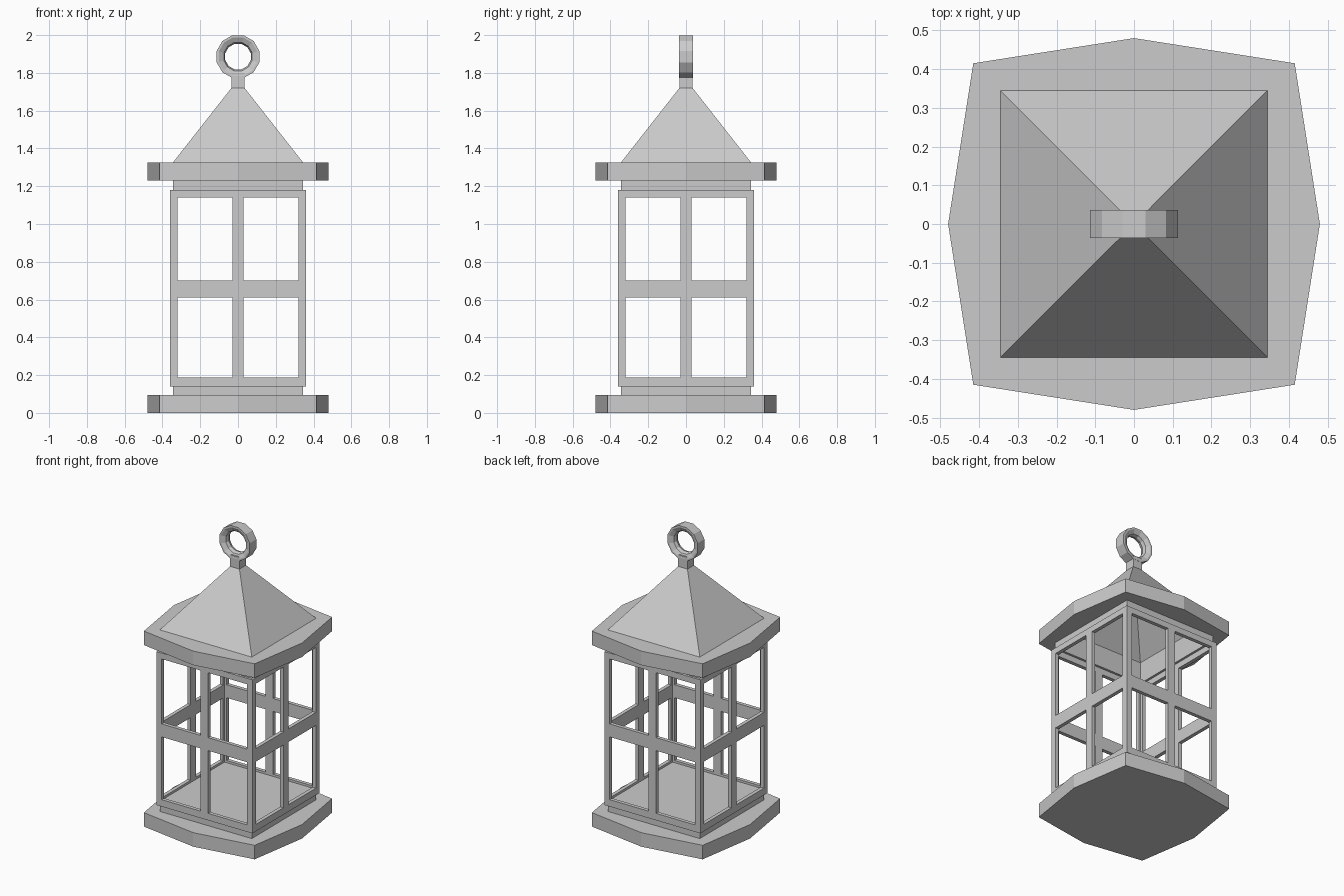
import bpy, bmesh
from math import sin, cos, pi

if "Cube" in bpy.data.objects:
    bpy.data.objects.remove(bpy.data.objects["Cube"])


def finish(name, bm):
    bmesh.ops.remove_doubles(bm, verts=bm.verts, dist=1e-5)
    bmesh.ops.recalc_face_normals(bm, faces=bm.faces)
    me = bpy.data.meshes.new(name)
    bm.to_mesh(me)
    bm.free()
    ob = bpy.data.objects.new(name, me)
    bpy.context.collection.objects.link(ob)
    return ob


def octo(z):
    """Bowed square outline: four corners and four slightly raised midpoints."""
    m, c = 0.48, 0.415
    return [(m, 0, z), (c, c, z), (0, m, z), (-c, c, z),
            (-m, 0, z), (-c, -c, z), (0, -m, z), (c, -c, z)]


def square(h, z):
    """Square outline with midpoints so it bridges to the bowed square."""
    return [(h, 0, z), (h, h, z), (0, h, z), (-h, h, z),
            (-h, 0, z), (-h, -h, z), (0, -h, z), (h, -h, z)]


def loft(name, loops, cap=False, closed=False):
    bm = bmesh.new()
    rings = [[bm.verts.new(p) for p in lp] for lp in loops]
    pairs = list(zip(rings, rings[1:]))
    if closed:
        pairs.append((rings[-1], rings[0]))
    for a, b in pairs:
        n = len(a)
        for i in range(n):
            j = (i + 1) % n
            bm.faces.new((a[i], a[j], b[j], b[i]))
    if cap:
        bm.faces.new(rings[0])
        bm.faces.new(rings[-1])
    return finish(name, bm)


# Base slab, and the raised floor inside the cage
loft("base", [octo(0), octo(0.095)], cap=True)
loft("floor_plinth", [square(0.345, 0.095), square(0.345, 0.14),
                      square(0.335, 0.14), square(0.335, 0.172)], cap=True)

# Window cage: four pierced panels sharing corners, thickened inward
bm = bmesh.new()
xs = [-0.36, -0.32, -0.028, 0.028, 0.32, 0.36]
zs = [0.14, 0.187, 0.612, 0.70, 1.14, 1.18]
for k in range(4):
    c, s = round(cos(k * pi / 2)), round(sin(k * pi / 2))
    grid = [[bm.verts.new((x * c + 0.36 * s, x * s - 0.36 * c, z)) for x in xs] for z in zs]
    for r in range(5):
        for q in range(5):
            if not (r in (1, 3) and q in (1, 3)):
                bm.faces.new((grid[r][q], grid[r][q + 1], grid[r + 1][q + 1], grid[r + 1][q]))
cage = finish("window_cage", bm)
mod = cage.modifiers.new("thickness", 'SOLIDIFY')
mod.thickness = 0.025
mod.offset = -1
mod.use_even_offset = True

# Collar and eaves, open in the middle so the roof is hollow
loft("top_collar", [square(0.345, 1.18), square(0.345, 1.23),
                    square(0.32, 1.23), square(0.32, 1.18)], closed=True)
loft("eaves", [octo(1.23), octo(1.325), square(0.32, 1.325), square(0.32, 1.23)], closed=True)

# Hollow pyramid roof
corners = [(1, 1), (-1, 1), (-1, -1), (1, -1)]


def quad(h, z):
    return [(x * h, y * h, z) for x, y in corners]


loft("roof", [quad(0.32, 1.325), quad(0.345, 1.325), quad(0.035, 1.72),
              quad(0.025, 1.70)], closed=True)

# Stem and hanging ring
loft("stem", [quad(0.035, 1.70), quad(0.035, 1.80)], cap=True)
profile = [(0.117, -0.036), (0.117, 0.036), (0.105, 0.036),
           (0.078, 0.022), (0.070, 0), (0.078, -0.022), (0.105, -0.036)]
loops = []
for i in range(12):
    a = (i + 0.5) * pi / 6
    loops.append([(r * cos(a), y, 1.886 + r * sin(a)) for r, y in profile])
loft("hanging_ring", loops, closed=True)
